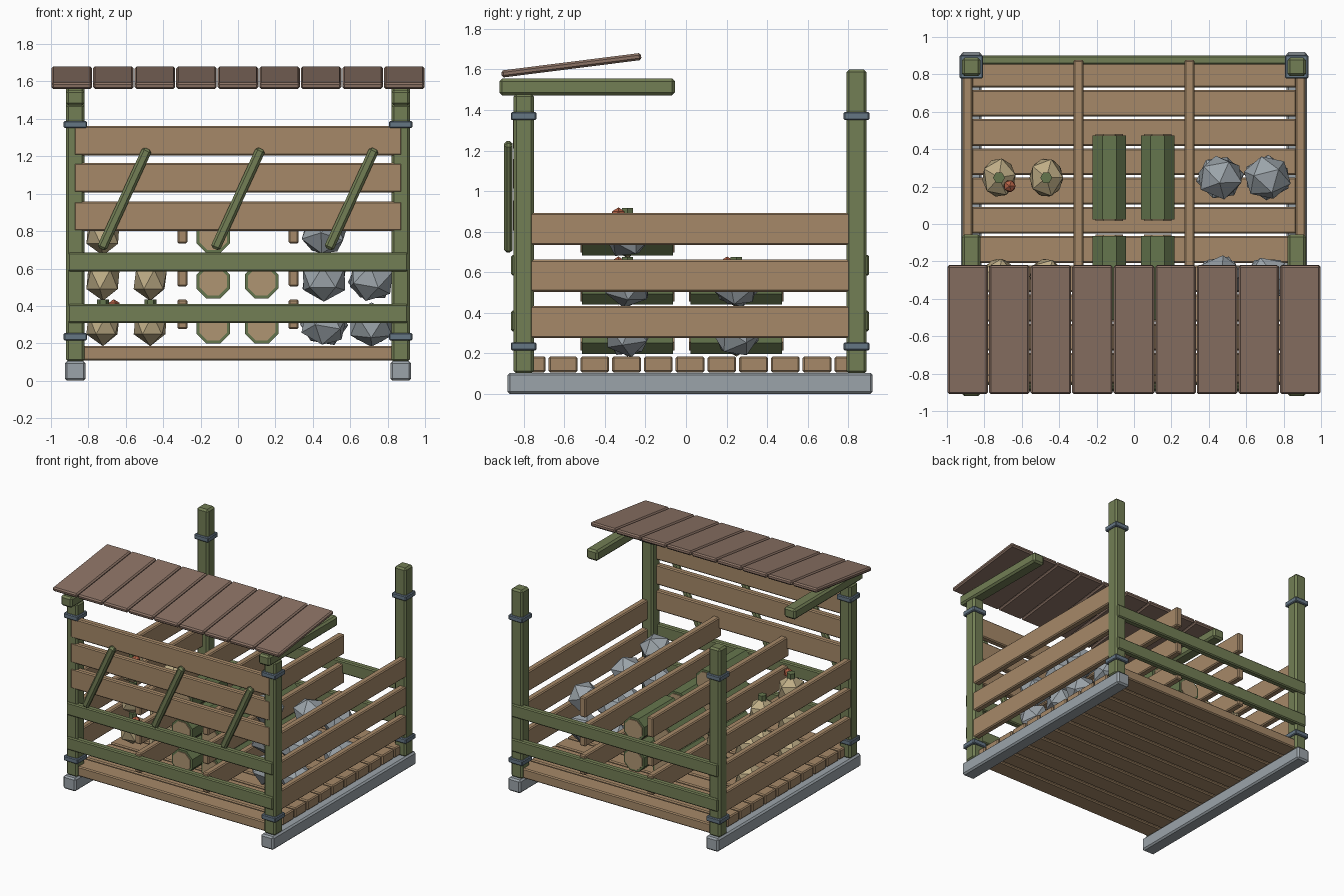
import bpy, math, random
from mathutils import Matrix, Euler

if "Cube" in bpy.data.objects:
    bpy.data.objects.remove(bpy.data.objects["Cube"])

random.seed(4)


def mat(name, r, g, b):
    m = bpy.data.materials.new(name)
    m.diffuse_color = (r, g, b, 1)
    m.use_nodes = True
    m.node_tree.nodes["Principled BSDF"].inputs["Base Color"].default_value = m.diffuse_color
    return m


GREEN = mat("green_wood", 0.17, 0.21, 0.09)
DARK_GREEN = mat("log_bark", 0.13, 0.18, 0.075)
BOARD = mat("board_wood", 0.38, 0.25, 0.14)
ROOF = mat("roof_wood", 0.26, 0.17, 0.13)
STONE = mat("stone", 0.33, 0.37, 0.40)
BAND = mat("iron_band", 0.13, 0.18, 0.23)
SACK = mat("sack_cloth", 0.52, 0.42, 0.24)
CUT = mat("cut_wood", 0.43, 0.30, 0.17)
RED = mat("red_berry", 0.45, 0.12, 0.06)

CY = 0.02            # frame centre in y
PX, PY = 0.87, 0.82  # post offsets from the frame centre


def box(name, x, y, z, m, bevel=0.008, rot=(0, 0, 0)):
    """Bevelled box from (min, max) ranges, turned about its own centre."""
    bpy.ops.mesh.primitive_cube_add(size=1)
    o = bpy.context.object
    o.name = name
    size = [r[1] - r[0] for r in (x, y, z)]
    o.data.transform(Matrix.Diagonal((*size, 1)))
    o.location = [(r[0] + r[1]) / 2 for r in (x, y, z)]
    o.rotation_euler = rot
    o.data.materials.append(m)
    if bevel:
        b = o.modifiers.new("bevel", 'BEVEL')
        b.width, b.segments = bevel, 1
    return o


def around(c, half):
    return (c - half, c + half)


def prism(name, loc, radius, depth, sides, m, along_y=False):
    bpy.ops.mesh.primitive_cylinder_add(vertices=sides, radius=radius, depth=depth, location=loc)
    o = bpy.context.object
    o.name = name
    o.data.transform(Matrix.Rotation(math.pi / sides, 4, 'Z'))
    if along_y:
        o.data.transform(Matrix.Rotation(math.pi / 2, 4, 'X'))
    o.data.materials.append(m)
    return o


def gem(name, loc, scale, m, rot=(0, 0, 0)):
    """Twenty-sided faceted lump."""
    bpy.ops.mesh.primitive_ico_sphere_add(subdivisions=1, radius=1, location=loc)
    o = bpy.context.object
    o.name = name
    o.data.transform(Matrix.Diagonal((*scale, 1)) @ Euler(rot).to_matrix().to_4x4())
    o.data.materials.append(m)
    return o


# Stone runners, posts with iron bands, roof arms
for s in (-1, 1):
    box("stone_runner", around(s * PX, 0.055), (-0.88, 0.92), (0, 0.105), STONE, 0.012)
    box("roof_arm", around(s * PX, 0.05), (-0.92, -0.055), (1.472, 1.555), GREEN, 0.014)
    for side, top in ((-1, 1.48), (1, 1.6)):
        y = CY + side * PY
        box("corner_post", around(s * PX, 0.05), around(y, 0.05), (0.1, top), GREEN, 0.014)
        for z in (0.235, 1.37):
            box("post_band", around(s * PX, 0.062), around(y, 0.063), around(z, 0.02), BAND, 0.006)

# Floor slats
for i in range(11):
    box("floor_slat", (-0.87, 0.87), around(CY + 0.1564 * (i - 5), 0.071), (0.107, 0.185), BOARD)

# Side walls and inner dividers share the same three heights
for z in (0.355, 0.583, 0.813):
    for s in (-1, 1):
        box("side_board", around(s * 0.89, 0.026), (-0.78, 0.82), around(z, 0.079), BOARD)
        box("divider_board", around(s * 0.297, 0.027), (-0.835, 0.878), around(z, 0.079), BOARD)

# Front boards, front and back rails
for z in (0.88, 1.085, 1.283):
    box("front_board", (-0.877, 0.877), (-0.853, -0.803), around(z, 0.079), BOARD)
for z in (0.36, 0.635):
    for y in (-0.837, 0.877):
        box("cross_rail", (-0.908, 0.908), around(y, 0.025), around(z, 0.051), GREEN)

# Slanted battens on the front
for x in (-0.607, 0, 0.607):
    box("front_batten", around(x, 0.027), around(-0.875, 0.021), around(0.972, 0.295), GREEN,
        0.013, rot=(0, math.radians(24.7), 0))

# Sloping roof planks
for i in range(9):
    box("roof_plank", around((i - 4) * 0.2222, 0.1085), around(-0.565, 0.347), around(1.62, 0.0175),
        ROOF, 0.01, rot=(math.radians(7.2), 0, 0))

# Stacked goods: two full layers of four, and one on top
slots = [(c, r, l) for l in (0, 1) for r in (0, 1) for c in (0, 1)] + [(0, 0, 2)]
for c, r, l in slots:
    dx, y, z = c * 0.253, (-0.288, 0.248)[r], 0.188 + 0.242 * l
    # Sacks with tied necks, some with a berry
    gem("sack", (-0.722 + dx, y, z + 0.112), (0.1, 0.115, 0.115), SACK, (0, 0, random.uniform(-0.2, 0.2)))
    prism("sack_neck", (-0.722 + dx, y, z + 0.22), 0.032, 0.05, 6, DARK_GREEN)
    if c == 0:
        gem("berry", (-0.665, y - 0.045, z + 0.212), (0.036, 0.036, 0.036), RED)
    # Logs with cut ends
    lx = -0.132 + dx * 1.02
    prism("log", (lx, y, z + 0.1), 0.097, 0.45, 8, DARK_GREEN, True)
    prism("log_cut_end", (lx, y, z + 0.1), 0.08, 0.464, 8, CUT, True)
    # Rocks
    gem("rock", (0.46 + dx, y, z + 0.112), (0.131, 0.122, 0.12), STONE,
        [random.uniform(0, 3) for _ in range(3)])
